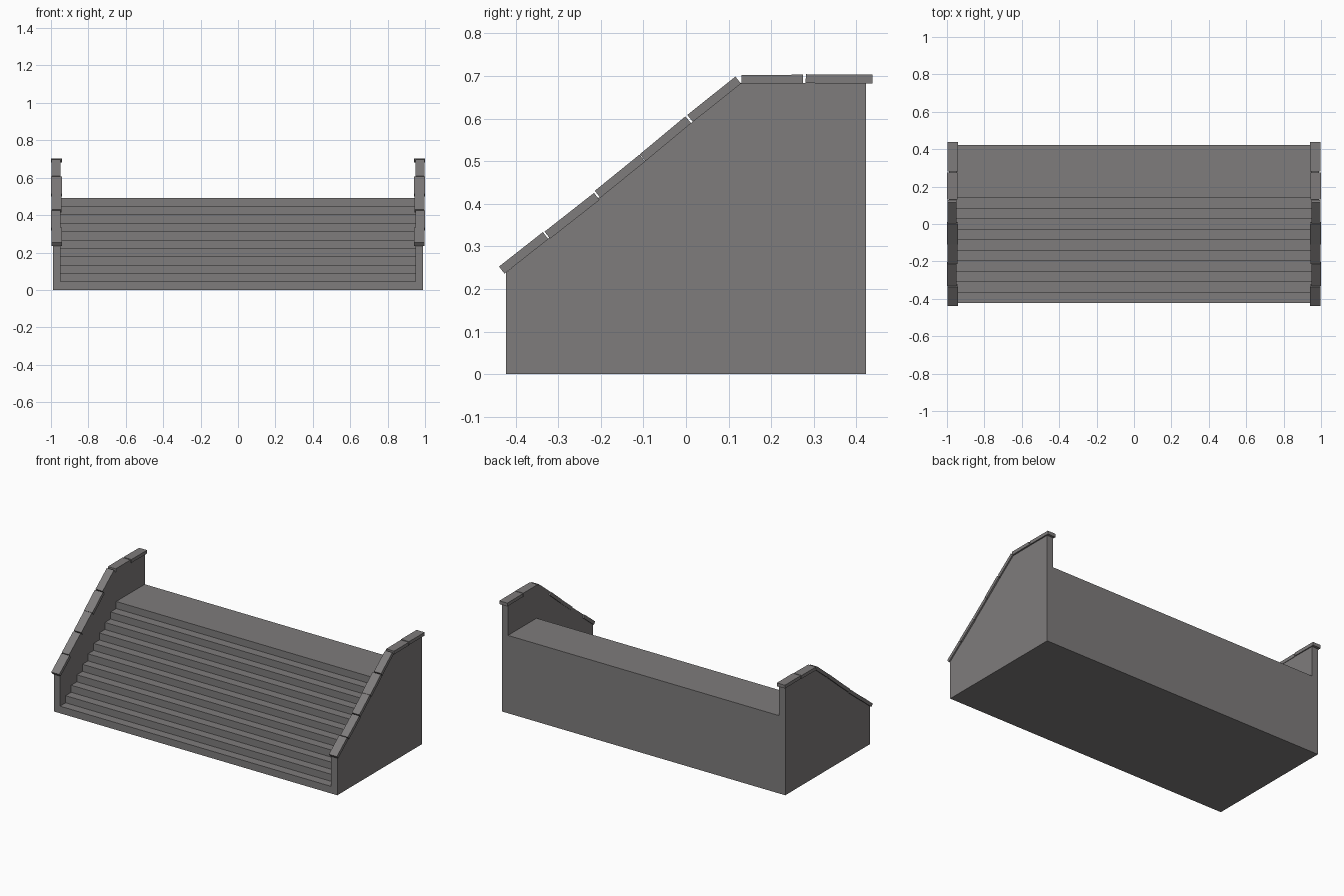
import bpy, bmesh, math
from mathutils import Vector

if "Cube" in bpy.data.objects:
    bpy.data.objects.remove(bpy.data.objects["Cube"])

def material(name, col):
    m = bpy.data.materials.new(name)
    m.diffuse_color = (*col, 1)
    m.use_nodes = True
    m.node_tree.nodes["Principled BSDF"].inputs["Base Color"].default_value = m.diffuse_color
    return m

stone = material("grey stone", (0.21, 0.20, 0.20))

def build(name, polys):
    # one flat-shaded mesh from a list of polygons, welded together
    bm = bmesh.new()
    for p in polys:
        bm.faces.new([bm.verts.new(v) for v in p])
    bmesh.ops.remove_doubles(bm, verts=bm.verts, dist=1e-5)
    bmesh.ops.recalc_face_normals(bm, faces=bm.faces)
    me = bpy.data.meshes.new(name)
    bm.to_mesh(me)
    bm.free()
    me.materials.append(stone)
    ob = bpy.data.objects.new(name, me)
    bpy.context.collection.objects.link(ob)
    return ob

# Dimensions
XI, XO = 0.948, 0.99
YF, YB = -0.423, 0.423
N, RISE, RUN = 11, 0.0447, 0.0561

# Step profile (y, z), from the top of the first riser to the back edge
steps = []
for k in range(N):
    if k:
        steps.append((YF + k * RUN, k * RISE))
    steps.append((YF + k * RUN, (k + 1) * RISE))
steps.append((YB, N * RISE))

# Side wall outline above the ground
rim = [(YF, 0.238), (0.128, 0.683), (YB, 0.683)]

def at(x, pts):
    return [(x, y, z) for y, z in pts]

polys = []
# Treads and risers
for a, b in zip(steps, steps[1:]):
    polys.append(at(-XI, [a, b]) + at(XI, [b, a]))
# Walls: inner face above the steps, outer face, top rim
for s in (-1, 1):
    polys.append(at(s * XI, steps + rim[::-1]))
    polys.append(at(s * XO, [(YF, 0)] + rim + [(YB, 0)]))
    for a, b in zip(rim, rim[1:]):
        polys.append(at(s * XI, [a, b]) + at(s * XO, [b, a]))
# U-shaped front and back, and the underside
for y, low, high in ((YF, RISE, 0.238), (YB, N * RISE, 0.683)):
    polys.append([(-XO, y, 0), (XO, y, 0), (XO, y, high), (XI, y, high),
                  (XI, y, low), (-XI, y, low), (-XI, y, high), (-XO, y, high)])
polys.append([(-XO, YF, 0), (XO, YF, 0), (XO, YB, 0), (-XO, YB, 0)])
build("staircase_with_side_walls", polys)

# Coping stones: lower edge start and end (y, z)
caps = [
    ((-0.426, 0.236), (-0.323, 0.317)),
    ((-0.319, 0.318), (-0.203, 0.409)),
    ((-0.201, 0.414), (-0.096, 0.499)),
    ((-0.095, 0.500), (0.012, 0.589)),
    ((0.016, 0.592), (0.129, 0.682)),
    ((0.130, 0.681), (0.275, 0.682)),
    ((0.281, 0.683), (0.438, 0.682)),
]
T = 0.021
for side, s in (("right", 1), ("left", -1)):
    for i, (a, b) in enumerate(caps):
        a, b = Vector(a), Vector(b)
        d = (b - a).normalized()
        n = Vector((-d.y, d.x)) * T
        prof = [a, b, b + n, a + n]
        x0 = s * (0.945 + 0.003 * ((i * 2) % 3 - 1))
        x1 = s * (0.998 + 0.002 * (i % 2))
        q = [at(x0, prof), at(x1, prof)]
        for j in range(4):
            k = (j + 1) % 4
            q.append(at(x0, [prof[j], prof[k]]) + at(x1, [prof[k], prof[j]]))
        build(f"{side}_coping_stone_{i + 1}", q)
